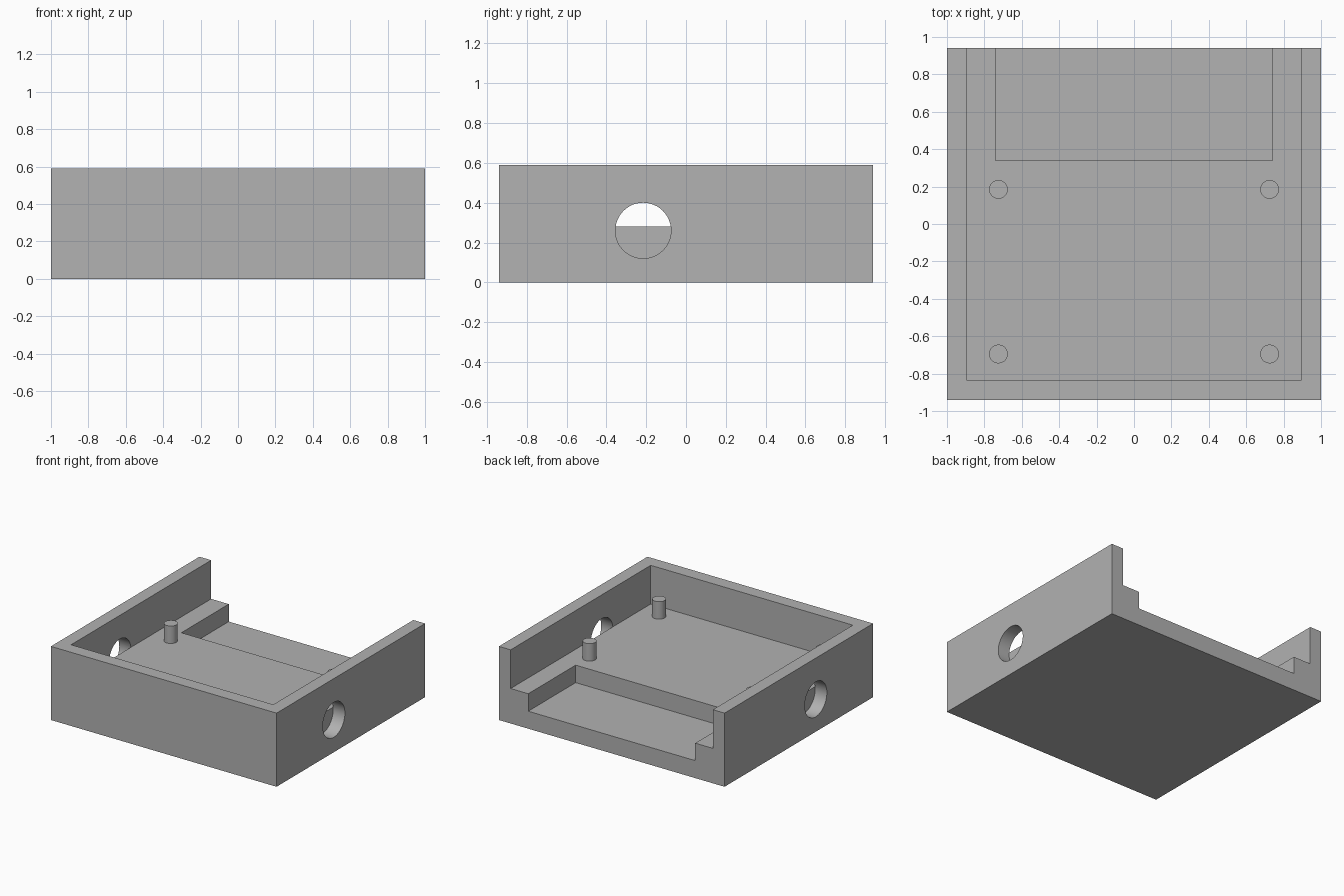
import bpy

old = bpy.data.objects.get("Cube")
if old:
    bpy.data.objects.remove(old, do_unlink=True)

# Main sizes
HALF_X, HALF_Y, HEIGHT = 1.0, 0.94, 0.59
INNER_X, INNER_FRONT = 0.896, -0.833
FLOOR, RECESS = 0.28, 0.14
OVER = 0.1

grey = bpy.data.materials.new("plain grey")
grey.use_nodes = True
colour = (0.445, 0.445, 0.445, 1)
grey.diffuse_color = colour
grey.node_tree.nodes["Principled BSDF"].inputs["Base Color"].default_value = colour


def box(name, low, high):
    centre = [(a + b) / 2 for a, b in zip(low, high)]
    bpy.ops.mesh.primitive_cube_add(size=1, location=centre)
    obj = bpy.context.object
    obj.name = name
    obj.scale = [b - a for a, b in zip(low, high)]
    bpy.ops.object.transform_apply(location=True, rotation=False, scale=True)
    obj.data.materials.append(grey)
    return obj


def cylinder(name, radius, depth, location, rotation=(0, 0, 0)):
    bpy.ops.mesh.primitive_cylinder_add(vertices=48, radius=radius, depth=depth,
                                        location=location, rotation=rotation)
    obj = bpy.context.object
    obj.name = name
    obj.data.materials.append(grey)
    return obj


def combine(target, tool, operation):
    tool.hide_render = True
    mod = target.modifiers.new(operation.lower(), 'BOOLEAN')
    mod.operation, mod.solver, mod.object = operation, 'EXACT', tool
    bpy.ops.object.select_all(action='DESELECT')
    bpy.context.view_layer.objects.active = target
    target.select_set(True)
    bpy.ops.object.modifier_apply(modifier=mod.name)
    bpy.data.objects.remove(tool, do_unlink=True)


# Tray block, open at the top and back
tray = box("tray", (-HALF_X, -HALF_Y, 0), (HALF_X, HALF_Y, HEIGHT))
combine(tray, box("cavity_cutter", (-INNER_X, INNER_FRONT, FLOOR),
                  (INNER_X, HALF_Y + OVER, HEIGHT + OVER)), 'DIFFERENCE')

# Lowered recess at the back of the floor
combine(tray, box("recess_cutter", (-0.74, 0.34, RECESS),
                  (0.74, HALF_Y + OVER, FLOOR + OVER)), 'DIFFERENCE')

# Round cable hole through each side wall only
for side in (-1, 1):
    depth = HALF_X + OVER - INNER_X
    hole = cylinder("hole_cutter", 0.14, depth,
                    (side * (INNER_X + depth / 2), -0.215, 0.26), (0, 1.570796, 0))
    combine(tray, hole, 'DIFFERENCE')

# Four mounting pins, sunk slightly into the floor
for x in (-0.725, 0.725):
    for y in (-0.695, 0.185):
        pin = cylinder("mounting_pin", 0.05, 0.18, (x, y, 0.33))
        combine(tray, pin, 'UNION')

bpy.ops.object.select_all(action='DESELECT')
tray.select_set(True)
bpy.context.view_layer.objects.active = tray
bpy.ops.object.shade_smooth_by_angle(angle=0.5)
